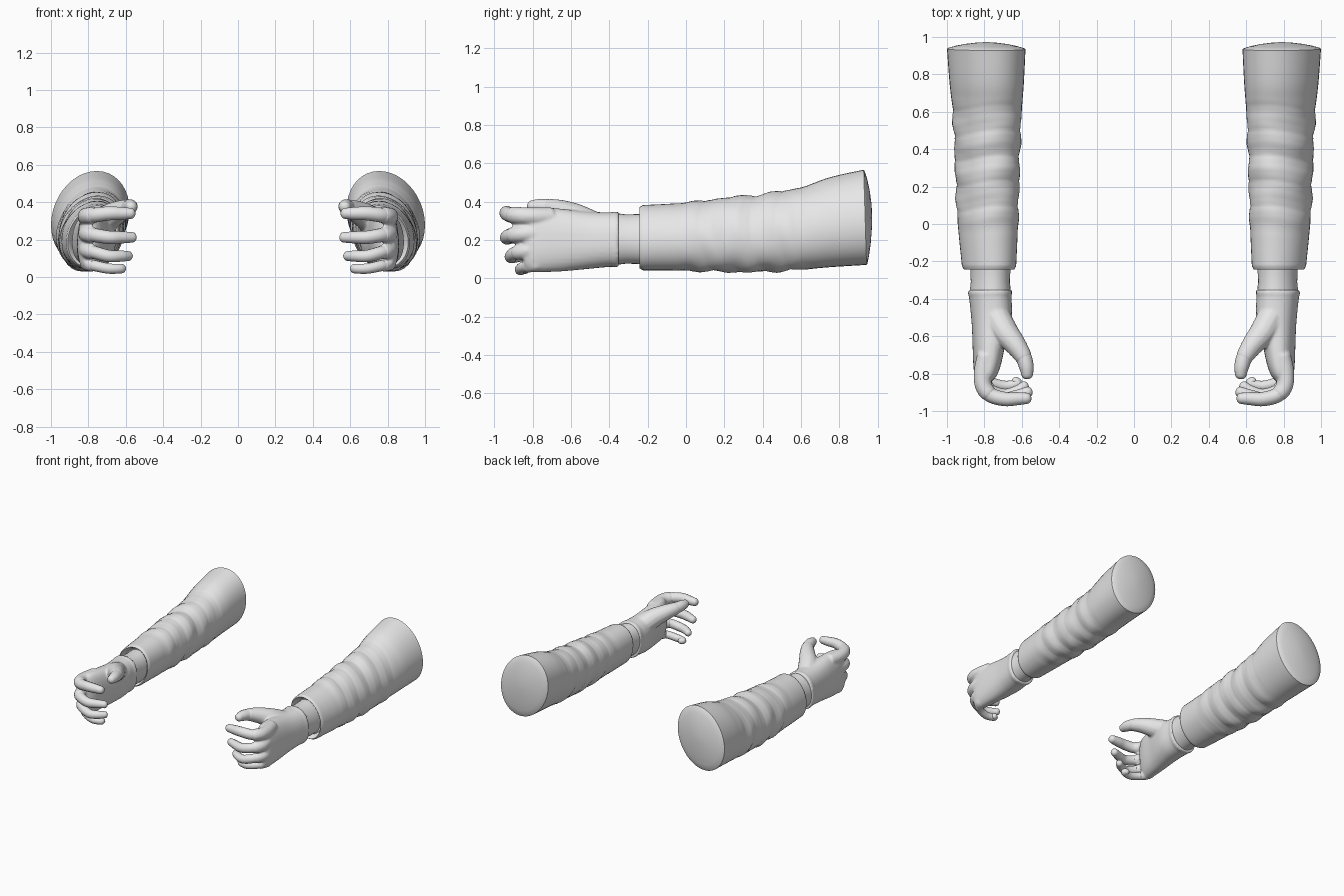
import bpy, bmesh, math
from mathutils import Vector

if "Cube" in bpy.data.objects:
    bpy.data.objects.remove(bpy.data.objects["Cube"])

grey = bpy.data.materials.new("plain grey")
grey.diffuse_color = (0.8, 0.8, 0.8, 1)
grey.use_nodes = True
grey.node_tree.nodes["Principled BSDF"].inputs["Base Color"].default_value = grey.diffuse_color


def loft(bm, rings):
    """Skin a list of point rings and cap both ends."""
    vs = [[bm.verts.new(p) for p in r] for r in rings]
    n = len(vs[0])
    for a, b in zip(vs, vs[1:]):
        for i in range(n):
            j = (i + 1) % n
            bm.faces.new((a[i], a[j], b[j], b[i]))
    bm.faces.new(vs[0][::-1])
    bm.faces.new(vs[-1])


def finish(bm, name, remesh=0):
    """Make the object, smooth it and mirror it to the other arm."""
    bmesh.ops.recalc_face_normals(bm, faces=bm.faces)
    me = bpy.data.meshes.new(name)
    bm.to_mesh(me)
    bm.free()
    me.materials.append(grey)
    ob = bpy.data.objects.new(name, me)
    bpy.context.collection.objects.link(ob)
    bpy.ops.object.select_all(action='DESELECT')
    ob.select_set(True)
    bpy.context.view_layer.objects.active = ob
    if remesh:
        r = ob.modifiers.new("merge", 'REMESH')
        r.mode, r.voxel_size, r.use_smooth_shade = 'VOXEL', remesh, True
        s = ob.modifiers.new("soften", 'SMOOTH')
        s.factor, s.iterations = 0.5, 5
        bpy.ops.object.shade_smooth()
    else:
        bpy.ops.object.shade_smooth_by_angle(angle=math.radians(40))
    m = ob.modifiers.new("other arm", 'MIRROR')
    m.use_mirror_merge = False
    return ob


def catmull(keys, t):
    """Smooth interpolation through a list of tuples, t in 0..len-1."""
    i = min(int(t), len(keys) - 2)
    f = t - i
    p = [keys[max(0, min(len(keys) - 1, i + k))] for k in (-1, 0, 1, 2)]
    return [b + 0.5 * f * (c - a + f * (2*a - 5*b + 4*c - d + f * (3*(b - c) + d - a)))
            for a, b, c, d in zip(*p)]


def section(y, x0, x1, z0, z1, n=32, power=2.0, shear=0.0, slant=0.0, fold=None):
    """Rounded section across the arm, given by its extents."""
    ring = []
    for k in range(n):
        t = 2 * math.pi * k / n
        c, s = math.cos(t), math.sin(t)
        g = 1 + (fold(y, t) if fold else 0)
        u = math.copysign(abs(c) ** (2 / power), c) * (x1 - x0) / 2 * g
        v = math.copysign(abs(s) ** (2 / power), s) * (z1 - z0) / 2 * g
        ring.append(Vector(((x0 + x1) / 2 + u - shear * v, y - slant * v, (z0 + z1) / 2 + v)))
    return ring


def tube(bm, keys, n=14, steps=6, start=0.0, end=None):
    """Round-tipped tube through (x, y, z, radius) keys."""
    end = len(keys) - 1 if end is None else end
    count = int((end - start) * steps)
    pts = [catmull(keys, start + (end - start) * i / count) for i in range(count + 1)]
    pos = [Vector(p[:3]) for p in pts]
    rad = [p[3] for p in pts]
    last = (pos[-1] - pos[-2]).normalized()
    tip = pos[-1].copy()
    r = rad[-1]
    for a in (25, 50, 70, 84):
        pos.append(tip + last * r * 0.8 * math.sin(math.radians(a)))
        rad.append(r * math.cos(math.radians(a)))
    rings = []
    for i, p in enumerate(pos):
        d = (pos[min(i + 1, len(pos) - 1)] - pos[max(i - 1, 0)]).normalized()
        side = d.cross(Vector((0, 0, 1))).normalized()
        up = side.cross(d)
        rings.append([p + rad[i] * (side * math.cos(2 * math.pi * k / n)
                                    + up * math.sin(2 * math.pi * k / n)) for k in range(n)])
    loft(bm, rings)


# Sleeve: tapering oval with slanting cloth folds in the middle stretch
def fold(y, t):
    env = max(0.0, min(1, (y + 0.06) / 0.12, (0.68 - y) / 0.14))
    w = math.sin(2 * math.pi * y / 0.135 + 1.3 * math.sin(t + 0.6) + 0.9 * math.cos(2 * t))
    w2 = math.sin(2 * math.pi * y / 0.21 - 1.5 * math.cos(t) + 2 * math.sin(2 * t))
    return env * (0.022 * (1 - 2 * abs(w) ** 1.5 * (w < 0)) * abs(w) + 0.02 * w2)


sleeve_keys = [(-0.225, 0.632, 0.918, 0.042, 0.382), (0.0, 0.622, 0.94, 0.04, 0.395),
               (0.2, 0.617, 0.95, 0.034, 0.42), (0.4, 0.612, 0.957, 0.034, 0.44),
               (0.6, 0.603, 0.967, 0.045, 0.475), (0.75, 0.592, 0.983, 0.058, 0.527),
               (0.935, 0.583, 0.997, 0.07, 0.567)]
SH = dict(shear=0.14, n=40)
bm = bmesh.new()
rings = [section(-0.20, 0.665, 0.885, 0.075, 0.345, **SH),
         section(-0.235, 0.65, 0.90, 0.06, 0.364, **SH),
         section(-0.242, 0.642, 0.908, 0.052, 0.372, **SH)]
for i in range(85):
    t = 6 * i / 84
    k = catmull(sleeve_keys, t)
    rings.append(section(*k, fold=fold, slant=0.03 * max(0, t - 5), **SH))
# Domed shoulder end
for f, y in ((0.97, 0.94), (0.8, 0.951), (0.55, 0.962), (0.28, 0.969), (0.06, 0.972)):
    rings.append(section(y, 0.79 - 0.207*f, 0.79 + 0.207*f, 0.318 - 0.249*f, 0.318 + 0.249*f,
                         slant=0.03 * f, **SH))
loft(bm, rings)
finish(bm, "sleeve")

# Wrist, slightly waisted between sleeve and glove
bm = bmesh.new()
loft(bm, [section(y, 0.768 - a, 0.768 + a, 0.205 - b, 0.205 + b, shear=0.1)
          for y, a, b in ((-0.18, 0.107, 0.133), (-0.26, 0.106, 0.13), (-0.31, 0.104, 0.128),
                          (-0.35, 0.108, 0.133), (-0.39, 0.11, 0.134))])
finish(bm, "wrist")

# Finger and thumb centre lines: x, y, z, radius
fingers = {}
for name, z0, z1, dy, tx, curl, r in (("index_finger", 0.322, 0.340, 0.0, 0.572, 0.000, 0.038),
                                      ("middle_finger", 0.235, 0.212, 0.0, 0.565, 0.035, 0.036),
                                      ("ring_finger", 0.150, 0.112, 0.022, 0.585, 0.045, 0.033),
                                      ("little_finger", 0.075, 0.045, 0.07, 0.635, 0.025, 0.028)):
    zm = (z0 + z1) / 2
    fingers[name] = [(0.79, -0.70, z0, r * 1.15), (0.808, -0.79 + dy * 0.3, z0, r * 1.15),
                     (0.805, -0.865 + dy, (z0 + zm) / 2, r * 1.08),
                     (0.765, -0.915 + dy, zm, r * 1.05),
                     (0.69, -0.936 + dy, z1, r), (0.625, -0.934 + dy + curl * 0.4, z1, r * 0.92),
                     (tx, -0.932 + dy + curl, z1, r * 0.78)]
thumb = [(0.75, -0.47, 0.265, 0.075), (0.695, -0.57, 0.315, 0.070), (0.635, -0.645, 0.35, 0.056),
         (0.592, -0.71, 0.369, 0.044), (0.575, -0.765, 0.376, 0.039), (0.571, -0.805, 0.376, 0.031)]

# Glove: palm, cuff and covered finger roots merged into one skin
bm = bmesh.new()
palm = [(-0.352, 0.652, 0.886, 0.058, 0.347), (-0.375, 0.652, 0.887, 0.057, 0.348),
        (-0.39, 0.656, 0.882, 0.06, 0.345), (-0.47, 0.652, 0.873, 0.053, 0.346),
        (-0.55, 0.665, 0.866, 0.045, 0.352), (-0.65, 0.69, 0.862, 0.036, 0.363),
        (-0.75, 0.712, 0.858, 0.032, 0.37), (-0.81, 0.735, 0.85, 0.034, 0.366),
        (-0.845, 0.765, 0.832, 0.06, 0.345)]
loft(bm, [section(*catmull(palm, 8 * i / 40), power=2.35, shear=0.06) for i in range(41)])
for keys in fingers.values():
    tube(bm, [(x, y, z, r + 0.005) for x, y, z, r in keys], end=2.7)
tube(bm, [(x, y, z, r + 0.003) for x, y, z, r in thumb], end=3.0)
finish(bm, "glove", remesh=0.008)

# Bare fingers and thumb emerging from the glove
for name, keys in fingers.items():
    bm = bmesh.new()
    tube(bm, keys, start=1.5)
    finish(bm, name)
bm = bmesh.new()
tube(bm, thumb, start=2.0)
finish(bm, "thumb")
